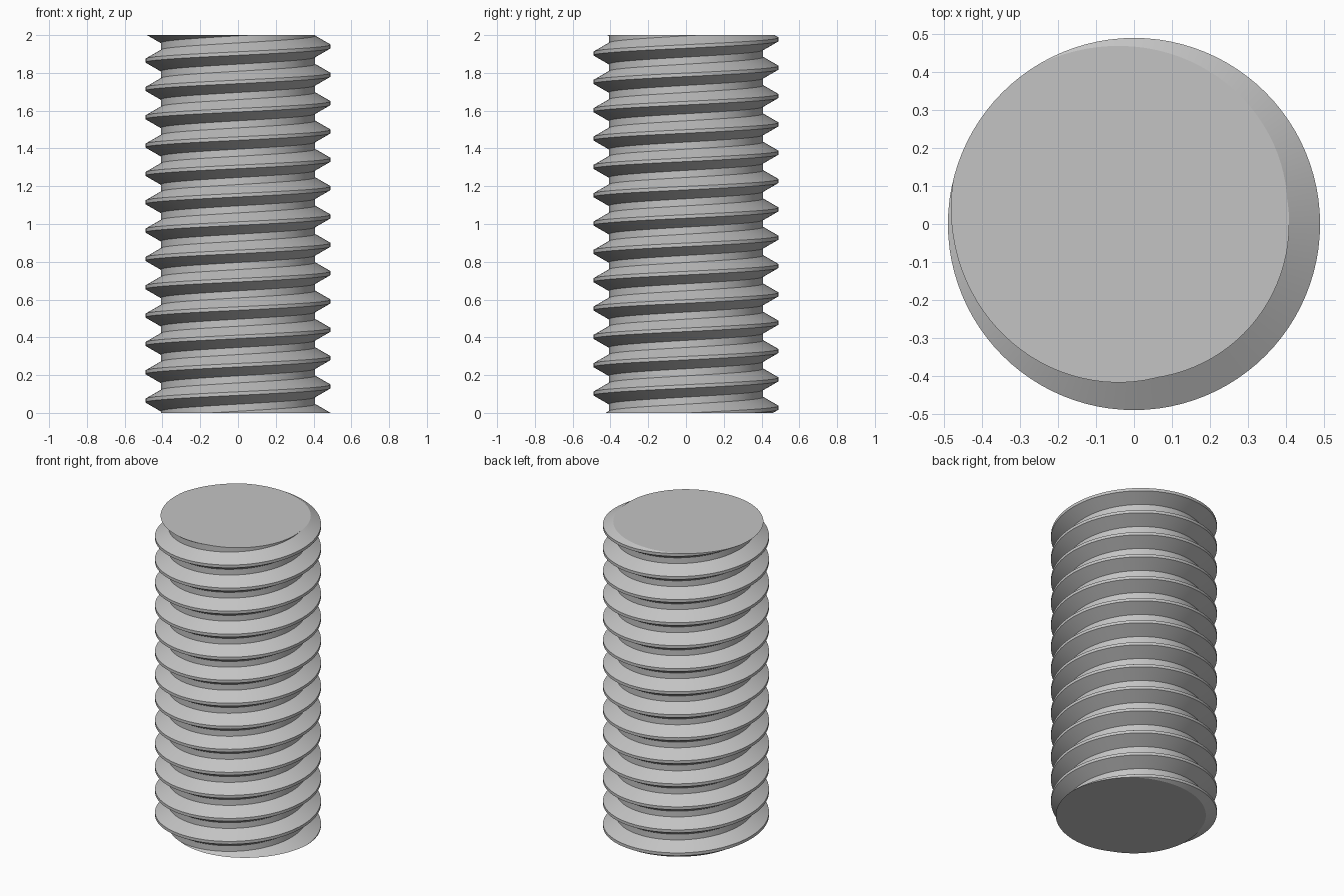
import bpy, bmesh, math

cube = bpy.data.objects.get("Cube")
if cube:
    bpy.data.objects.remove(cube, do_unlink=True)

# Thread dimensions
PITCH = 0.15
CREST = 0.49
ROOT = CREST - 0.5413 * PITCH
HEIGHT = 2.0
SEGMENTS = 96
TURNS = 18
START = -0.31  # crest height at angle zero, below the base

# Steel material
steel = bpy.data.materials.new("grey steel")
steel.use_nodes = True
colour = (0.55, 0.55, 0.55, 1)
steel.diffuse_color = colour
steel.node_tree.nodes["Principled BSDF"].inputs["Base Color"].default_value = colour

# Trapezoid thread section: narrow crest, wider root
crest_half = PITCH / 16
root_half = PITCH * 3 / 8
profile = [(ROOT, -root_half), (CREST, -crest_half),
           (CREST, crest_half), (ROOT, root_half)]

# Sweep the section along the helix
bm = bmesh.new()
steps = SEGMENTS * TURNS
strips = []
for radius, offset in profile:
    strip = []
    for i in range(steps):
        a = math.tau * i / SEGMENTS
        z = START + PITCH * i / SEGMENTS + offset
        strip.append(bm.verts.new((radius * math.cos(a), radius * math.sin(a), z)))
    strips.append(strip)


def bridge(lower, upper):
    for i in range(min(len(lower), len(upper)) - 1):
        bm.faces.new((lower[i], lower[i + 1], upper[i + 1], upper[i]))


for lower, upper in zip(strips, strips[1:]):
    bridge(lower, upper)
# The root band joins each turn to the next
bridge(strips[-1], strips[0][SEGMENTS:])

# Trim the rod flat at both ends and cap it
for z, direction in ((0, -1), (HEIGHT, 1)):
    geom = bm.verts[:] + bm.edges[:] + bm.faces[:]
    bmesh.ops.bisect_plane(bm, geom=geom, dist=1e-6, plane_co=(0, 0, z),
                           plane_no=(0, 0, direction), clear_outer=True)
rims = [e for e in bm.edges if e.is_boundary]
bmesh.ops.holes_fill(bm, edges=rims, sides=0)
bmesh.ops.recalc_face_normals(bm, faces=bm.faces[:])

mesh = bpy.data.meshes.new("threaded_rod")
bm.to_mesh(mesh)
bm.free()
mesh.materials.append(steel)
rod = bpy.data.objects.new("threaded_rod", mesh)
bpy.context.collection.objects.link(rod)

# Smooth round flanks, crisp thread edges
bpy.ops.object.select_all(action='DESELECT')
rod.select_set(True)
bpy.context.view_layer.objects.active = rod
bpy.ops.object.shade_smooth_by_angle(angle=math.radians(25))
